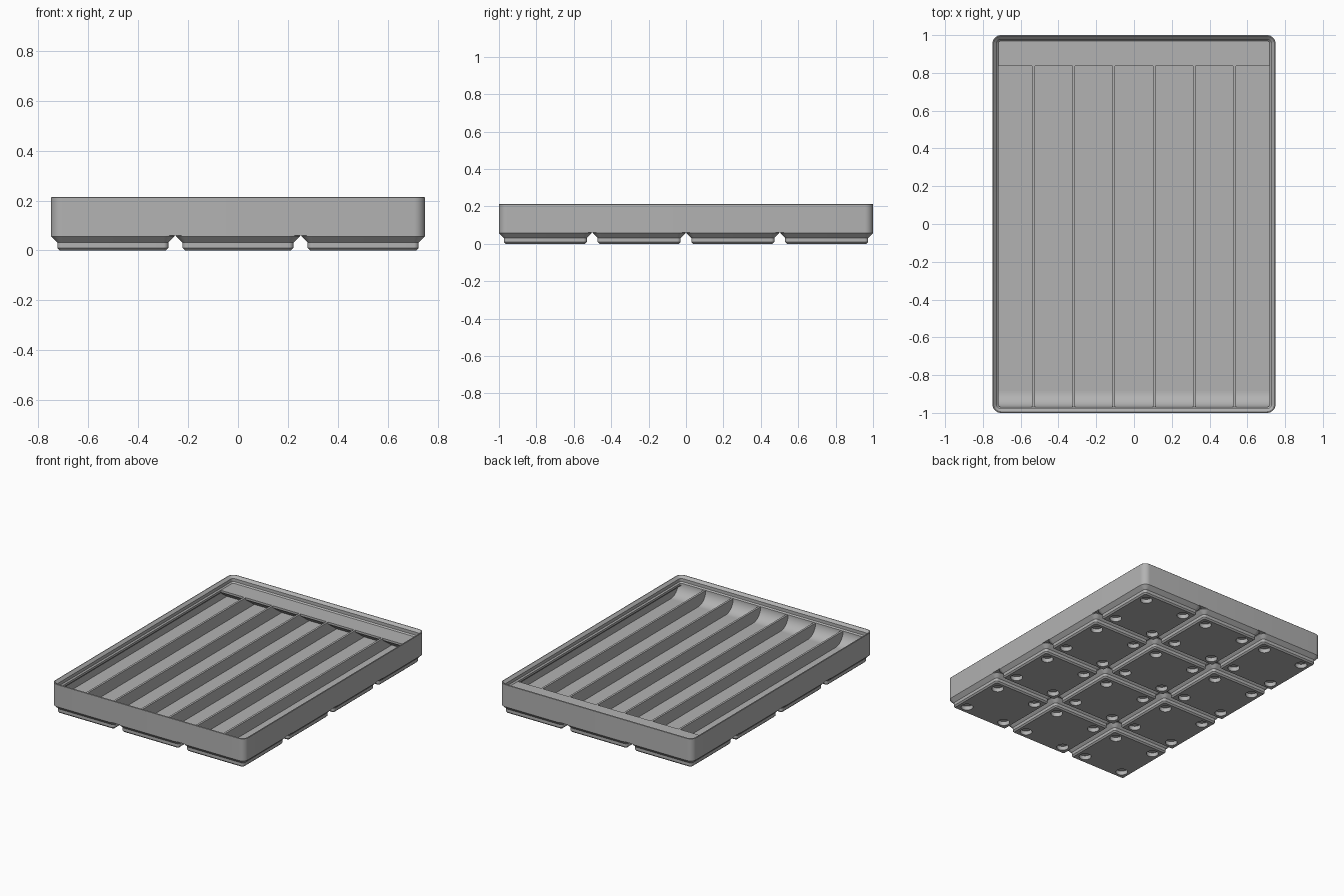
import bpy, bmesh, math

MM = 2 / 167.5                 # model units per millimetre
W, D = 125.5, 167.5            # outer size
PITCH, PAD = 42.0, 41.5        # base grid
FLOOR, RIM = 7.0, 14.0         # cavity bottom and divider top
WALL, LIP = 0.95, 2.6          # wall thickness and lip overhang

default = bpy.data.objects.get("Cube")
if default:
    bpy.data.objects.remove(default, do_unlink=True)

grey = bpy.data.materials.new("plain grey")
grey.use_nodes = True
grey.diffuse_color = (0.45, 0.45, 0.45, 1)
grey.node_tree.nodes["Principled BSDF"].inputs["Base Color"].default_value = grey.diffuse_color


def finish(name, bm):
    """Turn a bmesh in millimetres into a shaded object."""
    bmesh.ops.recalc_face_normals(bm, faces=bm.faces)
    bmesh.ops.scale(bm, vec=(MM, MM, MM), verts=bm.verts)
    mesh = bpy.data.meshes.new(name)
    bm.to_mesh(mesh)
    bm.free()
    mesh.materials.append(grey)
    obj = bpy.data.objects.new(name, mesh)
    bpy.context.collection.objects.link(obj)
    return obj


def shade(obj):
    bpy.ops.object.select_all(action="DESELECT")
    obj.select_set(True)
    bpy.context.view_layer.objects.active = obj
    bpy.ops.object.shade_smooth_by_angle(angle=math.radians(30))


def rounded_loft(name, w, d, sections, radius=3.75, steps=8):
    """Loft rounded rectangles given as (inset, height), capped at both ends."""
    bm = bmesh.new()
    rings = []
    for inset, z in sections:
        r = radius - inset
        ring = []
        for q, (sx, sy) in enumerate([(1, 1), (-1, 1), (-1, -1), (1, -1)]):
            for i in range(steps + 1):
                a = math.pi / 2 * (q + i / steps)
                ring.append(bm.verts.new((sx * (w / 2 - radius) + r * math.cos(a),
                                          sy * (d / 2 - radius) + r * math.sin(a), z)))
        rings.append(ring)
    for low, high in zip(rings, rings[1:]):
        for i in range(len(low)):
            j = (i + 1) % len(low)
            bm.faces.new((low[i], low[j], high[j], high[i]))
    bm.faces.new(rings[0])
    bm.faces.new(rings[-1])
    return finish(name, bm)


def extrude_x(name, profile, x0, x1):
    """Extrude a (y, z) outline along x."""
    bm = bmesh.new()
    face = bm.faces.new([bm.verts.new((x0, y, z)) for y, z in profile])
    new = bmesh.ops.extrude_face_region(bm, geom=[face])["geom"]
    bmesh.ops.translate(bm, vec=(x1 - x0, 0, 0),
                        verts=[v for v in new if isinstance(v, bmesh.types.BMVert)])
    return finish(name, bm)


# Tray shell: outer wall, stacking lip, undercut and floor
shade(rounded_loft("tray_shell", W, D, [
    (0, 5), (0, 17.7), (0.15, 17.9), (0.5, 17.9), (1.9, 16.5), (1.9, 14.7),
    (LIP, RIM), (LIP, RIM - 1.2), (WALL, RIM - 1.2 - (LIP - WALL)), (WALL, FLOOR)]))

# Front scoop: concave quarter round from the lip down to the floor
front, depth = -D / 2 + LIP, RIM - FLOOR
arc = [(front + depth * (1 - math.cos(a)), RIM - depth * math.sin(a))
       for a in [math.pi / 2 * i / 16 for i in range(17)]]
shade(extrude_x("front_scoop", arc + [(front + depth, FLOOR - 0.5),
                                      (front - 1, FLOOR - 0.5), (front - 1, RIM)],
                -W / 2 + 0.8, W / 2 - 0.8))

# Label shelf along the back, with a sloping underside
edge, back = D / 2 - 13.8, D / 2 - 1.5
run = (RIM - 1.2 - FLOOR) / math.tan(math.radians(36))
shade(extrude_x("label_shelf", [(edge, RIM), (edge, RIM - 1.2), (edge + run, FLOOR),
                                (back, FLOOR), (back, RIM)], -W / 2 + 0.8, W / 2 - 0.8))

# Six dividers making seven equal compartments
count, thick = 7, 1.2
step = (W - 2 * WALL + thick) / count
for i in range(1, count):
    x = -W / 2 + WALL + i * step - thick / 2
    shade(extrude_x(f"divider_{i}", [(-back, FLOOR - 0.5), (back, FLOOR - 0.5),
                                     (back, RIM - 0.02), (-back, RIM - 0.02)],
                    x - thick / 2, x + thick / 2))

# Base foot with four magnet holes, repeated over a three by four grid
foot = rounded_loft("base_feet", PAD, PAD,
                    [(2.95, 0), (2.15, 0.8), (2.15, 2.6), (0, 4.75), (0, 5)])
holes = bmesh.new()
for sx in (-1, 1):
    for sy in (-1, 1):
        drill = bmesh.ops.create_cone(holes, cap_ends=True, segments=32,
                                      radius1=3.25, radius2=3.25, depth=4.8)
        bmesh.ops.translate(holes, vec=(13 * sx, 13 * sy, 0), verts=drill["verts"])
cutter = finish("magnet_hole_cutter", holes)
cutter.hide_render = True

foot.location = (-PITCH * MM, -1.5 * PITCH * MM, 0)
cutter.location = foot.location
cut = foot.modifiers.new("Holes", "BOOLEAN")
cut.operation, cut.solver, cut.object = "DIFFERENCE", "EXACT", cutter
for axis, number in ((0, 3), (1, 4)):
    arr = foot.modifiers.new("Grid", "ARRAY")
    arr.count = number
    arr.use_relative_offset = False
    arr.use_constant_offset = True
    arr.constant_offset_displace = [PITCH * MM * (axis == k) for k in range(3)]
bpy.context.view_layer.objects.active = foot
for modifier in list(foot.modifiers):
    bpy.ops.object.modifier_apply(modifier=modifier.name)
bpy.data.objects.remove(cutter, do_unlink=True)
shade(foot)
